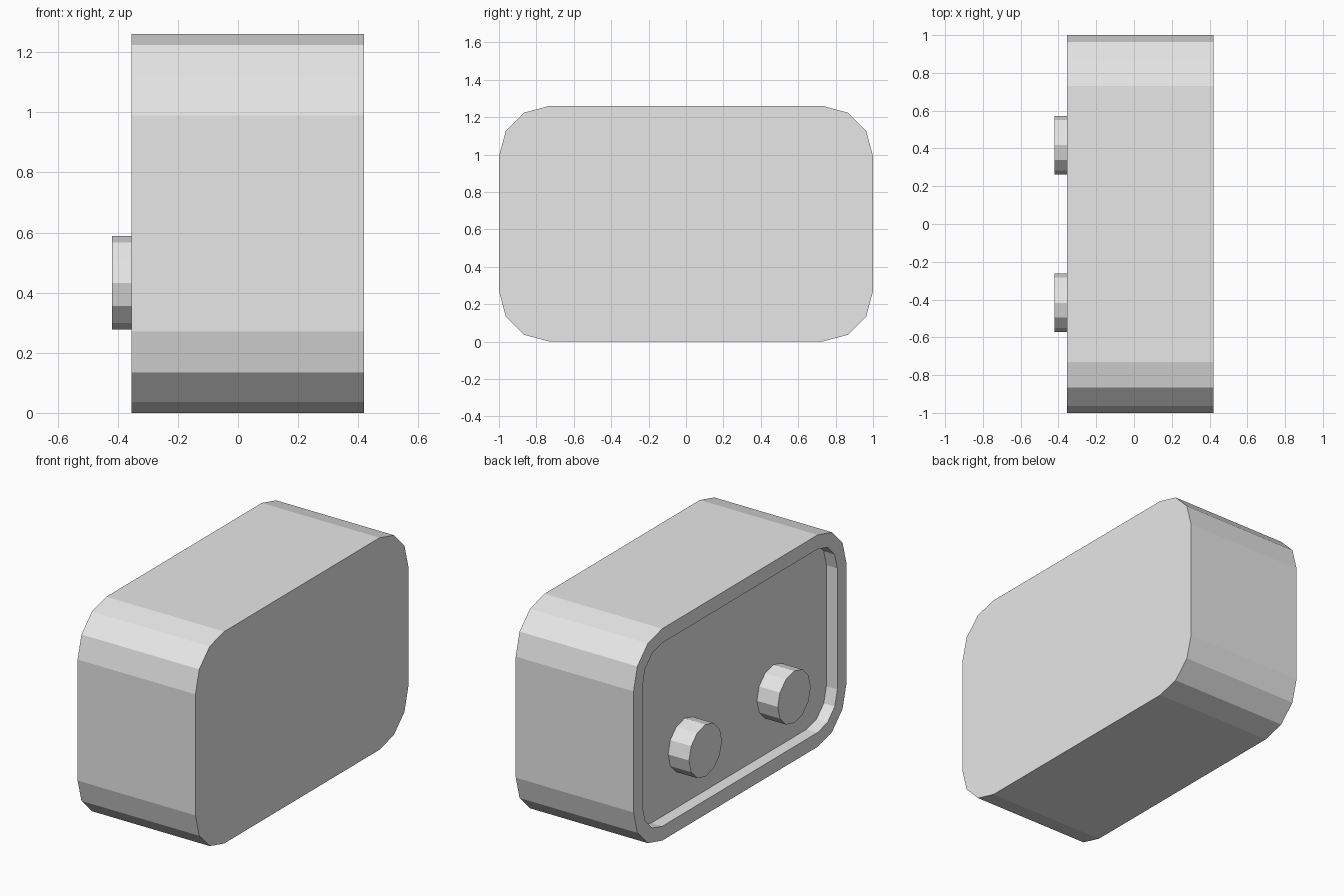
import bpy
import bmesh
import math

cube = bpy.data.objects.get("Cube")
if cube:
    bpy.data.objects.remove(cube, do_unlink=True)

grey = bpy.data.materials.new("light_grey")
grey.use_nodes = True
grey.diffuse_color = (0.8, 0.8, 0.8, 1)
grey.node_tree.nodes["Principled BSDF"].inputs["Base Color"].default_value = (0.8, 0.8, 0.8, 1)

LEFT_FACE, RIGHT_FACE, FLOOR, KNOB_TIP = 0.42, -0.355, -0.283, -0.42
HALF_W, HEIGHT, RADIUS, RIM = 1.0, 1.26, 0.27, 0.085


def rounded_loop(bm, x, inset):
    """Rounded rectangle in the YZ plane, three segments per corner."""
    r = RADIUS - inset
    cy, cz = HALF_W - RADIUS, HEIGHT / 2 - RADIUS
    verts = []
    for q, (sy, sz) in enumerate([(1, 1), (-1, 1), (-1, -1), (1, -1)]):
        for i in range(4):
            a = math.radians(90 * q + 30 * i)
            verts.append(bm.verts.new((x, sy * cy + r * math.cos(a),
                                       HEIGHT / 2 + sz * cz + r * math.sin(a))))
    return verts


def circle_loop(bm, x, y, z, r, sides=12):
    steps = [2 * math.pi * i / sides for i in range(sides)]
    return [bm.verts.new((x, y + r * math.cos(a), z + r * math.sin(a))) for a in steps]


def loft(name, bm, loops):
    """Bridge consecutive loops and cap both ends."""
    for a, b in zip(loops, loops[1:]):
        for i in range(len(a)):
            j = (i + 1) % len(a)
            bm.faces.new((a[i], a[j], b[j], b[i]))
    bm.faces.new(loops[0])
    bm.faces.new(loops[-1])
    bmesh.ops.recalc_face_normals(bm, faces=bm.faces)
    mesh = bpy.data.meshes.new(name)
    bm.to_mesh(mesh)
    bm.free()
    mesh.materials.append(grey)
    bpy.context.collection.objects.link(bpy.data.objects.new(name, mesh))


# Rounded housing with a shallow recess on its right face
bm = bmesh.new()
loft("housing", bm, [rounded_loop(bm, x, inset) for x, inset in
                     [(LEFT_FACE, 0), (RIGHT_FACE, 0), (RIGHT_FACE, RIM), (FLOOR, RIM)]])

# Pair of round knobs standing on the recess floor
for name, y in (("front_knob", -0.417), ("back_knob", 0.417)):
    bm = bmesh.new()
    loft(name, bm, [circle_loop(bm, x, y, 0.433, 0.155) for x in (FLOOR, KNOB_TIP)])
